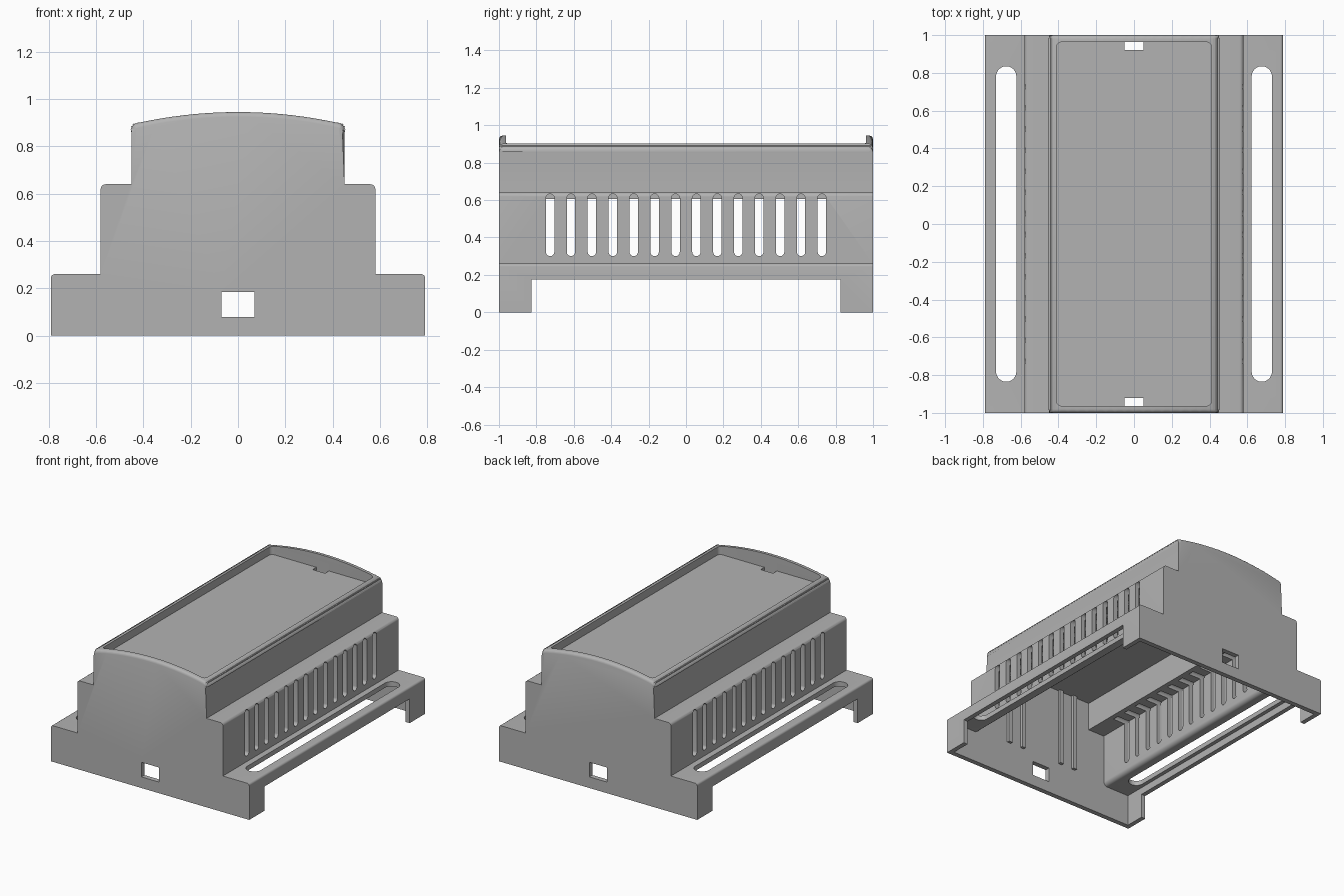
import bpy, bmesh, math
from mathutils import Vector

cube = bpy.data.objects.get("Cube")
if cube:
    bpy.data.objects.remove(cube)

grey = bpy.data.materials.new("light_grey_plastic")
grey.use_nodes = True
colour = (0.45, 0.45, 0.45, 1)
grey.diffuse_color = colour
grey.node_tree.nodes["Principled BSDF"].inputs["Base Color"].default_value = colour


def rounded(points, radii, steps=4):
    """Fillet the corners of a closed 2D outline."""
    out = []
    for i, p in enumerate(points):
        p, r = Vector(p), radii[i]
        if not r:
            out.append(p)
            continue
        a = (Vector(points[i - 1]) - p).normalized()
        b = (Vector(points[(i + 1) % len(points)]) - p).normalized()
        half = a.angle(b) / 2
        centre = p + (a + b).normalized() * r / math.sin(half)
        t = r / math.tan(half)
        start, end = p + a * t - centre, p + b * t - centre
        for k in range(steps + 1):
            f = k / steps
            out.append(centre + start.lerp(end, f).normalized() * r)
    return out


def prism(name, outline, axis, lo, hi):
    """Extrude a 2D outline along an axis."""
    place = {"x": lambda u, v, w: (w, u, v),
             "y": lambda u, v, w: (u, w, v),
             "z": lambda u, v, w: (u, v, w)}[axis]
    bm = bmesh.new()
    ends = [[bm.verts.new(place(p[0], p[1], w)) for p in outline] for w in (lo, hi)]
    n = len(outline)
    for ring in ends:
        bm.faces.new(ring)
    for i in range(n):
        j = (i + 1) % n
        bm.faces.new((ends[0][i], ends[0][j], ends[1][j], ends[1][i]))
    bmesh.ops.recalc_face_normals(bm, faces=bm.faces)
    mesh = bpy.data.meshes.new(name)
    bm.to_mesh(mesh)
    bm.free()
    mesh.materials.append(grey)
    obj = bpy.data.objects.new(name, mesh)
    bpy.context.collection.objects.link(obj)
    return obj


def rect(u0, u1, v0, v1, r=0.0, steps=4):
    corners = [(u0, v0), (u1, v0), (u1, v1), (u0, v1)]
    return rounded(corners, [r] * 4, steps)


def select_only(obj):
    bpy.ops.object.select_all(action="DESELECT")
    obj.select_set(True)
    bpy.context.view_layer.objects.active = obj


def cut(obj, cutter):
    cutter.hide_render = True
    mod = obj.modifiers.new("cut", "BOOLEAN")
    mod.operation, mod.solver, mod.object = "DIFFERENCE", "EXACT", cutter
    select_only(obj)
    bpy.ops.object.modifier_apply(modifier=mod.name)
    bpy.data.objects.remove(cutter)


# Stepped outer body with an arched top
half = [(0.79, 0), (0.79, 0.26), (0.58, 0.26), (0.58, 0.64), (0.45, 0.64), (0.45, 0.893)]
half_r = [0, 0.015, 0, 0.02, 0, 0.025]
arch = [(x, 0.945 - 0.052 * (x / 0.45) ** 2) for x in [0.4 - 0.05 * k for k in range(17)]]
outline = half + arch + [(-x, z) for x, z in reversed(half)]
body = prism("enclosure_body", rounded(outline, half_r + [0] * len(arch) + half_r[::-1]), "y", -1, 1)

# Soft outer edge on the two arched ends
bm = bmesh.new()
bm.from_mesh(body.data)
rim = [e for e in bm.edges
       if all(abs(v.co.y) > 0.99 and v.co.z > 0.86 for v in e.verts)]
bmesh.ops.bevel(bm, geom=rim, offset=0.02, segments=3, profile=0.5, affect="EDGES")
bm.to_mesh(body.data)
bm.free()

# Hollow interior, open at the bottom
inner = [(0.757, -0.1), (0.757, 0.226), (0.547, 0.226), (0.547, 0.607), (0.415, 0.607), (0.415, 0.81)]
inner_r = [0, 0, 0.03, 0, 0, 0]
cavity = inner + [(-x, z) for x, z in reversed(inner)]
cut(body, prism("cavity", rounded(cavity, inner_r + inner_r[::-1]), "y", -0.965, 0.965))

# Recessed top panel
cut(body, prism("recess", rect(-0.41, 0.41, -0.963, 0.963, 0.025), "z", 0.845, 1.2))

# Connector hole through both ends
cut(body, prism("end_holes", rect(-0.07, 0.07, 0.08, 0.185), "y", -1.1, 1.1))

for s in (-1, 1):
    # Clip notch at each end of the panel
    cut(body, prism("notch", rect(-0.05, 0.05, *sorted((s * 0.92, s * 0.963))), "z", 0.78, 0.9))
    # Long rounded opening in each side flange
    x0, x1 = sorted((s * 0.623, s * 0.73))
    cut(body, prism("flange_slot", rect(x0, x1, -0.835, 0.835, 0.053, 8), "z", 0.1, 0.4))
    # Raised skirt between the corner feet
    x0, x1 = sorted((s * 0.7, s * 0.9))
    cut(body, prism("skirt_gap", rect(-0.825, 0.825, -0.1, 0.175), "x", x0, x1))
    # Row of ventilation slots
    x0, x1 = sorted((s * 0.45, s * 0.7))
    slots = [prism("vent", rect(y - 0.0225, y + 0.0225, 0.3, 0.633, 0.022), "x", x0, x1)
             for y in [(i - 6.5) * 0.1118 for i in range(14)]]
    select_only(slots[0])
    for o in slots:
        o.select_set(True)
    bpy.ops.object.join()
    cut(body, slots[0])

select_only(body)
bpy.ops.object.shade_smooth_by_angle(angle=math.radians(35))

# Board guide ribs inside the end walls
for end, s in (("front", -1), ("back", 1)):
    y0, y1 = sorted((s * 0.945, s * 0.97))
    for i, x in enumerate((-0.28, -0.165, 0.165, 0.28)):
        prism(f"{end}_guide_rib_{i + 1}", rect(x - 0.015, x + 0.015, 0.25, 0.815), "y", y0, y1)
